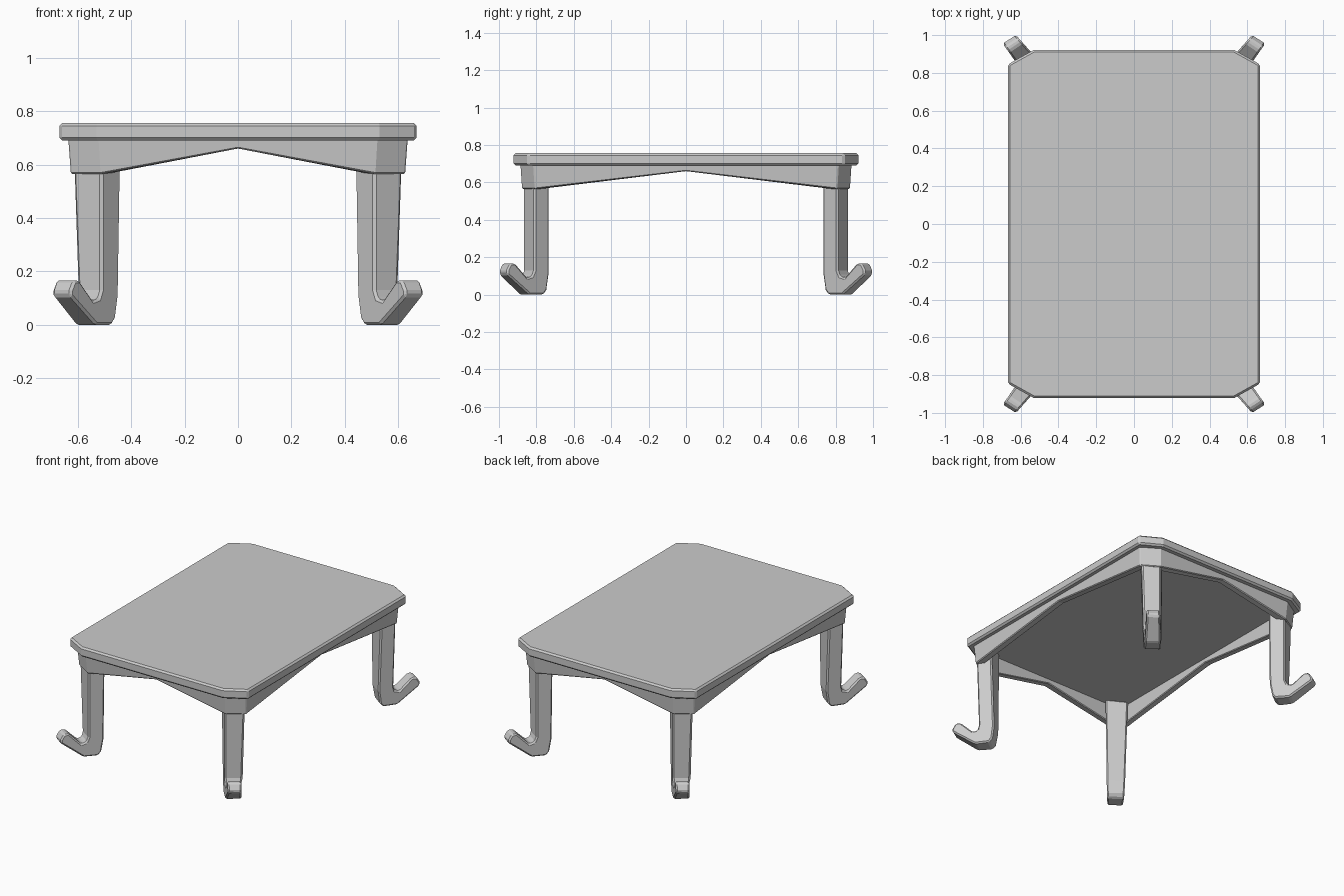
import bpy
import bmesh
from mathutils import Vector

cube = bpy.data.objects.get("Cube")
if cube:
    bpy.data.objects.remove(cube)

grey = bpy.data.materials.new("light_grey")
grey.use_nodes = True
grey.diffuse_color = (0.6, 0.6, 0.6, 1)
grey.node_tree.nodes["Principled BSDF"].inputs["Base Color"].default_value = (0.6, 0.6, 0.6, 1)


def finish(name, bm, bevel):
    """Turn a bmesh into a flat-shaded object with softly chamfered edges."""
    bmesh.ops.recalc_face_normals(bm, faces=bm.faces)
    mesh = bpy.data.meshes.new(name)
    bm.to_mesh(mesh)
    bm.free()
    mesh.materials.append(grey)
    obj = bpy.data.objects.new(name, mesh)
    bpy.context.collection.objects.link(obj)
    mod = obj.modifiers.new("chamfer", "BEVEL")
    mod.width = bevel
    mod.segments = 1
    mod.limit_method = "ANGLE"
    mod.angle_limit = 0.6
    return obj


def bridge(bm, a, b):
    """Join two closed loops of vertices with quads."""
    n = len(a)
    for i in range(n):
        j = (i + 1) % n
        bm.faces.new((a[i], a[j], b[j], b[i]))


def octagon(x, y, cx, cy, mids=False):
    """Rectangle with cut corners, optionally with side midpoints."""
    pts = [(x, -cy), (x, 0), (x, cy), (cx, y), (0, y), (-cx, y),
           (-x, cy), (-x, 0), (-x, -cy), (-cx, -y), (0, -y), (cx, -y)]
    return pts if mids else [p for p in pts if 0 not in p]


# Table top
bm = bmesh.new()
plan = octagon(0.668, 0.922, 0.53, 0.845)
low, high = [[bm.verts.new((x, y, z)) for x, y in plan] for z in (0.69, 0.756)]
bridge(bm, low, high)
bm.faces.new(low)
bm.faces.new(high)
finish("table_top", bm, 0.011)

# Apron: a ring whose lower edge rises to the middle of each side
bm = bmesh.new()
outer = octagon(0.635, 0.885, 0.522, 0.815, True)
inner = octagon(0.58, 0.83, 0.49, 0.775, True)


def ring(points, top):
    return [bm.verts.new((x, y, 0.695 if top else (0.66 if 0 in (x, y) else 0.565)))
            for x, y in points]


outer_top, outer_low = ring(outer, True), ring([(x * 0.985, y * 0.99) for x, y in outer], False)
inner_top, inner_low = ring(inner, True), ring(inner, False)
loops = [outer_top, outer_low, inner_low, inner_top]
for i in range(4):
    bridge(bm, loops[i], loops[(i + 1) % 4])
finish("apron", bm, 0.005)

# Legs: side profile (reach, height) swept between two slanted edges
profile = [(0, 0.695), (0, 0.13), (0.08, 0.098), (0.25, 0.09), (0.7, 0.166),
           (0.88, 0.166), (1, 0.13), (1, 0.108), (0.17, 0), (-0.35, 0),
           (-0.47, 0.025), (-0.55, 0.11), (-0.55, 0.695)]


def leg(name, sx, sy):
    bm = bmesh.new()
    sides = [[], []]
    for s, z in profile:
        flare = min(z, 0.57) / 0.57 if s <= 0 else 0
        a = Vector((0.51 + 0.115 * s, 0.87 + 0.13 * s, z))
        b = Vector((0.592 + 0.103 * s, 0.81 + 0.145 * s, z))
        a.x -= 0.012 * flare if s < 0 else 0
        b.x += 0.028 * flare
        for side, p in zip(sides, (a, b)):
            side.append(bm.verts.new((p.x * sx, p.y * sy, p.z)))
    bridge(bm, *sides)
    for side in sides:
        bm.faces.new(side)
    finish(name, bm, 0.009)


for y_name, sy in (("front", -1), ("back", 1)):
    for x_name, sx in (("left", 1), ("right", -1)):
        leg(f"{y_name}_{x_name}_leg", sx, sy)
